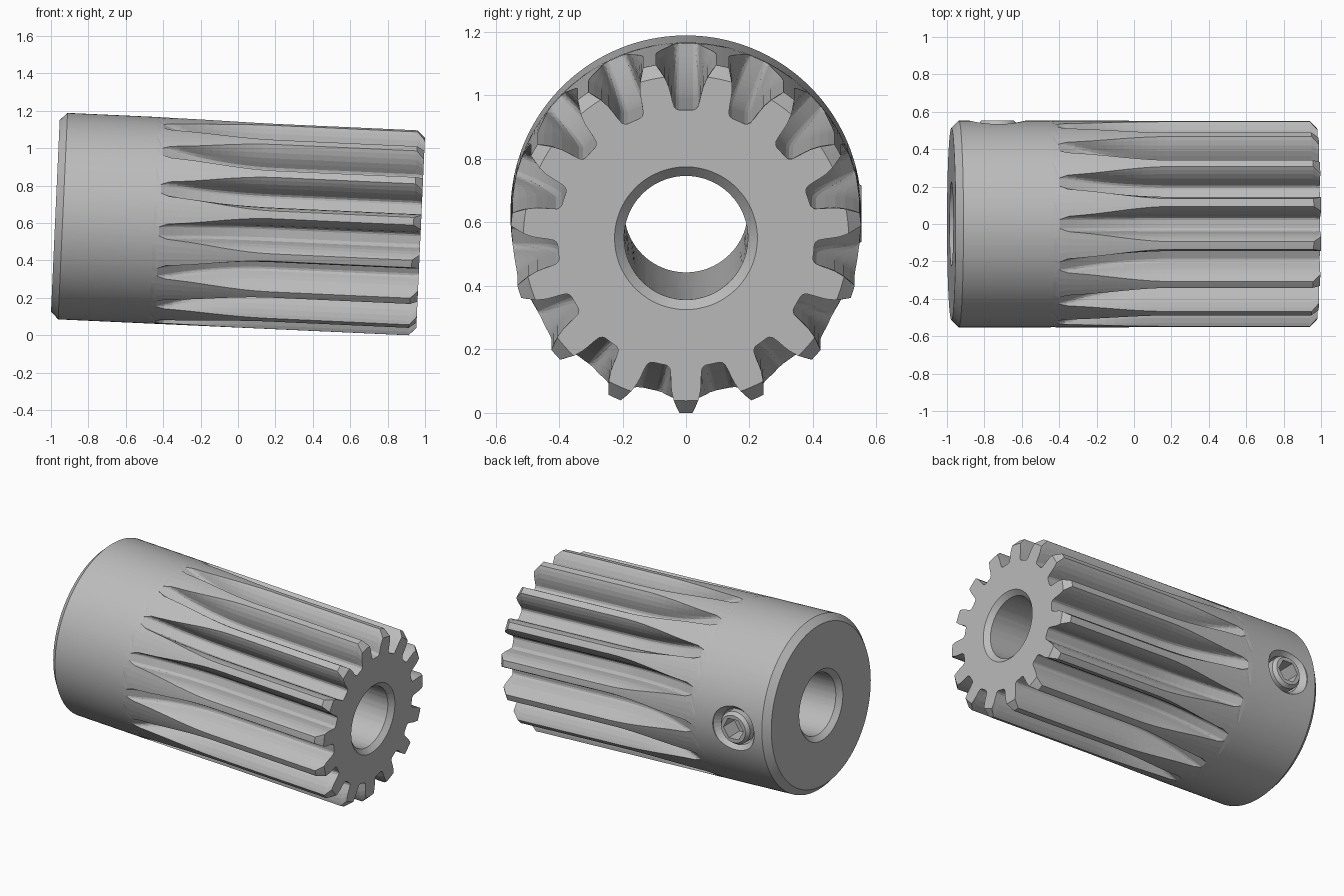
import bpy, bmesh
from math import sin, cos, pi, radians

cube = bpy.data.objects.get("Cube")
if cube:
    bpy.data.objects.remove(cube, do_unlink=True)

TEETH = 15
PITCH = 2 * pi / TEETH
R = 0.5525           # outer radius
ROOT = 0.405         # radius at the bottom of the tooth gaps
HALF = 0.9775        # half length
BEVEL = 0.04
BORE, BORE_LIP = 0.195, 0.225
RUN_START, RUN_END = 0.2, -0.42   # where the cutter lifts out of the hub
DEPTH = R - ROOT
SCREW_X = -0.73

steel = bpy.data.materials.new("steel grey")
steel.use_nodes = True
grey = (0.5, 0.5, 0.5, 1)
steel.diffuse_color = grey
steel.node_tree.nodes["Principled BSDF"].inputs["Base Color"].default_value = grey

# Half width of a tooth gap against height above its root
GAP = [(0, 0.022), (0.004, 0.032), (0.015, 0.040), (0.045, 0.046),
       (0.075, 0.054), (0.105, 0.067), (0.13, 0.082), (DEPTH, 0.095)]


def gap_width(h):
    for (h0, w0), (h1, w1) in zip(GAP, GAP[1:]):
        if h <= h1:
            return w0 + (w1 - w0) * (h - h0) / (h1 - h0)
    return GAP[-1][1]


def loft(name, rings, closed):
    """Skin rings of equal length; join last to first, or cap both ends."""
    bm = bmesh.new()
    rows = [[bm.verts.new(p) for p in ring] for ring in rings]
    n = len(rows[0])
    pairs = list(zip(rows, rows[1:]))
    if closed:
        pairs.append((rows[-1], rows[0]))
    else:
        bm.faces.new(rows[0])
        bm.faces.new(rows[-1])
    for a, b in pairs:
        for i in range(n):
            j = (i + 1) % n
            bm.faces.new((a[i], a[j], b[j], b[i]))
    bmesh.ops.recalc_face_normals(bm, faces=bm.faces)
    mesh = bpy.data.meshes.new(name)
    bm.to_mesh(mesh)
    bm.free()
    mesh.materials.append(steel)
    obj = bpy.data.objects.new(name, mesh)
    bpy.context.collection.objects.link(obj)
    obj.location.z = 0.5945
    obj.rotation_euler.y = radians(2.6)
    return obj


def gear_section(outer, lift):
    """(angle, radius) points of the toothed outline, gap raised by lift."""
    height = max(outer - ROOT - lift, 0.001)
    side = []
    for h, _ in GAP:
        h *= height / DEPTH
        r = outer - height + h
        side.append((gap_width(h) / r, r))
    edge = side[-1][0]
    tip = [(edge + (PITCH - 2 * edge) * k / 4, outer) for k in (1, 2, 3)]
    tooth = [(-a, r) for a, r in reversed(side)] + side + tip
    return [(a + t * PITCH, r) for t in range(TEETH) for a, r in tooth]


def place(x, section):
    return [(x, r * sin(a), r * cos(a)) for a, r in section]


# Pinion: toothed end, cutter run-out, plain hub and through bore
end = gear_section(R - BEVEL, 0)
start = -PITCH / 4
count = len(end)
plain = [start + 2 * pi * i / count for i in range(count)]


def circle(x, r):
    return place(x, [(a, r) for a in plain])


rings = [place(HALF, end), place(HALF - BEVEL, gear_section(R, 0))]
STEPS = 14
for i in range(STEPS + 1):
    t = i / STEPS
    x = RUN_START + (RUN_END - RUN_START) * t
    rings.append(place(x, gear_section(R, DEPTH * t * t)))
rings += [circle(RUN_END - 0.03, R), circle(-HALF + BEVEL, R),
          circle(-HALF, R - BEVEL),
          circle(-HALF, BORE_LIP), circle(-HALF + 0.03, BORE)]
rings += [place(HALF - 0.03, [(a, BORE) for a, _ in end]),
          place(HALF, [(a, BORE_LIP) for a, _ in end])]
pinion = loft("pinion", rings, True)


# Set screw and its countersunk hole, turned about the y axis
def turned(y, r, sides=0):
    ring = []
    for i in range(36):
        a = 2 * pi * i / 36
        q = r
        if sides:
            wedge = 2 * pi / sides
            q = r * cos(wedge / 2) / cos(a % wedge - wedge / 2)
        ring.append((SCREW_X + q * cos(a), y, q * sin(a)))
    return ring


cutter = loft("screw_hole_cutter", [turned(0.3, 0.115), turned(0.505, 0.115),
              turned(0.545, 0.15), turned(0.7, 0.15)], False)
cutter.hide_render = True
cut = pinion.modifiers.new("screw hole", "BOOLEAN")
cut.operation = "DIFFERENCE"
cut.solver = "EXACT"
cut.object = cutter
bpy.context.view_layer.objects.active = pinion
bpy.ops.object.modifier_apply(modifier=cut.name)
bpy.data.objects.remove(cutter, do_unlink=True)

loft("set_screw", [turned(0.28, 0.105), turned(0.53, 0.105), turned(0.553, 0.088),
     turned(0.553, 0.072, 6), turned(0.44, 0.072, 6)], False)
